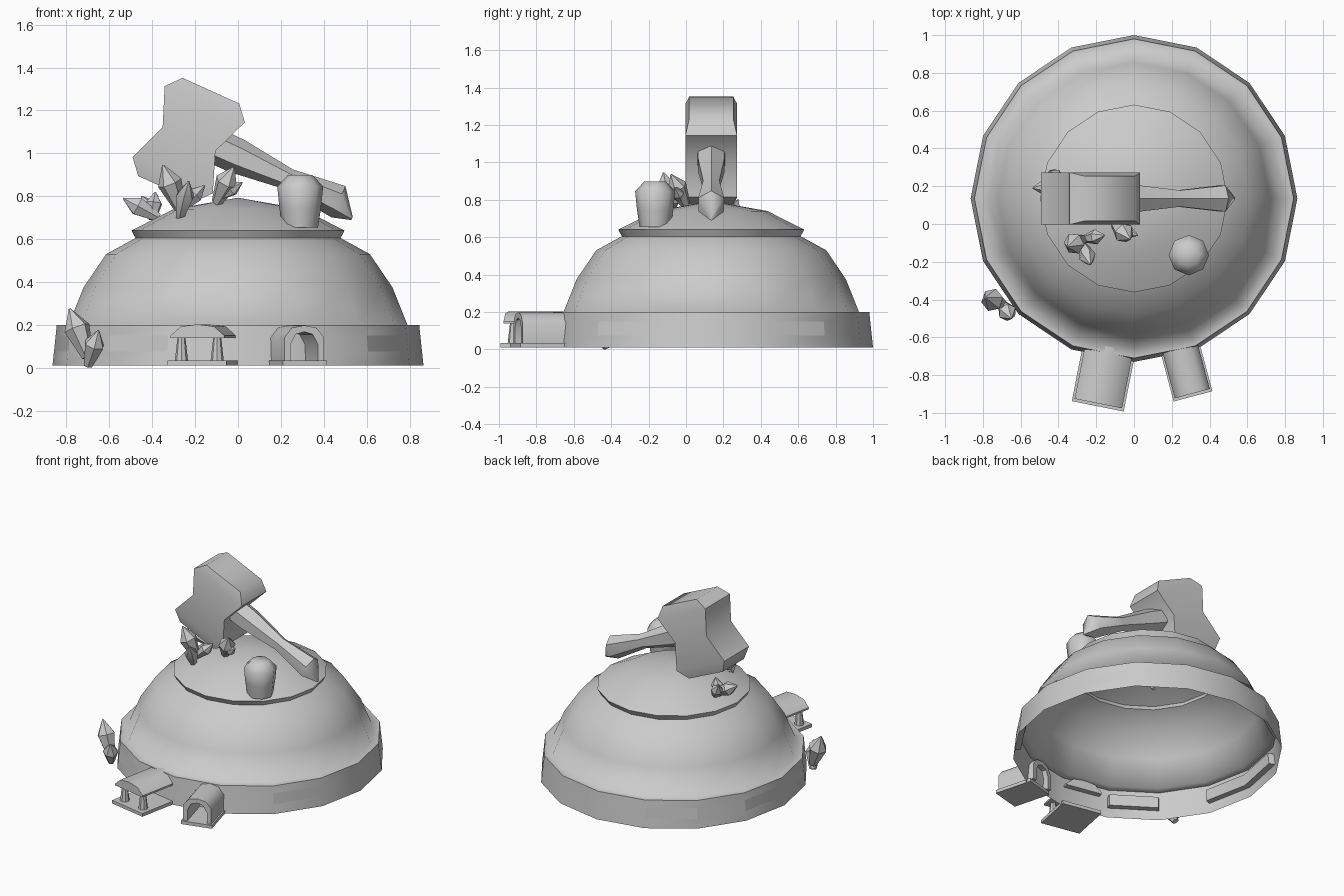
import bpy, bmesh, math
from mathutils import Vector, Matrix

cube = bpy.data.objects.get("Cube")
if cube:
    bpy.data.objects.remove(cube)

stone = bpy.data.materials.new("plain_grey")
stone.use_nodes = True
GREY = (0.6, 0.6, 0.6, 1)
stone.diffuse_color = GREY
stone.node_tree.nodes["Principled BSDF"].inputs["Base Color"].default_value = GREY


def finish(name, bm, angle=40, matrix=None, fix_normals=True):
    if fix_normals:
        bmesh.ops.recalc_face_normals(bm, faces=bm.faces)
    mesh = bpy.data.meshes.new(name)
    bm.to_mesh(mesh)
    bm.free()
    mesh.materials.append(stone)
    obj = bpy.data.objects.new(name, mesh)
    bpy.context.collection.objects.link(obj)
    if matrix:
        obj.matrix_world = matrix
    bpy.ops.object.select_all(action="DESELECT")
    obj.select_set(True)
    bpy.context.view_layer.objects.active = obj
    bpy.ops.object.shade_smooth_by_angle(angle=math.radians(angle))
    return obj


def loft(bm, rings, caps=True):
    """Skin a list of equally sized closed rings; returns the rows of faces."""
    loops = [[bm.verts.new(p) for p in ring] for ring in rings]
    n = len(loops[0])
    rows = [[bm.faces.new((a[i], a[(i + 1) % n], b[(i + 1) % n], b[i])) for i in range(n)]
            for a, b in zip(loops, loops[1:])]
    if caps:
        bm.faces.new(loops[0][::-1])
        bm.faces.new(loops[-1])
    return rows, loops


def circle(r, z, n, turn=0.0):
    return [(r * math.cos(turn + math.tau * i / n), r * math.sin(turn + math.tau * i / n), z)
            for i in range(n)]


def spindle(name, base, tip, profile, sides, angle=40):
    """Lathe a (radius, distance) profile along the line from base to tip."""
    base, tip = Vector(base), Vector(tip)
    bm = bmesh.new()
    loft(bm, [circle(r, d, sides) for r, d in profile])
    turn = (tip - base).to_track_quat("Z", "Y").to_matrix().to_4x4()
    return finish(name, bm, angle, Matrix.Translation(base) @ turn)


def prism(name, outline, y0, y1, matrix, angle=40):
    bm = bmesh.new()
    loft(bm, [[(x, y, z) for x, z in outline] for y in (y0, y1)])
    return finish(name, bm, angle, matrix)


# Domed shell, open underneath, with recessed slots in the base band
CENTRE_Y = 0.135
profile = [(0.865, 0.01), (0.858, 0.075), (0.85, 0.15), (0.845, 0.2), (0.79, 0.2), (0.72, 0.375),
           (0.615, 0.53), (0.478, 0.605), (0.497, 0.64), (0.3, 0.74)]
bm = bmesh.new()
rows, loops = loft(bm, [circle(r, z, 16) for r, z in profile], caps=False)
apex = bm.verts.new((0, 0, 0.793))
for i in range(16):
    bm.faces.new((loops[-1][i], loops[-1][(i + 1) % 16], apex))
for slot in ((14, 15, 0, 1), (5,), (7, 8), (10,)):
    grown = bmesh.ops.extrude_face_region(bm, geom=[rows[1][i] for i in slot])["geom"]
    for v in grown:
        if isinstance(v, bmesh.types.BMVert):
            v.co.x *= 0.952
            v.co.y *= 0.952
finish("domed_shell", bm, 75, Matrix.Translation((0, CENTRE_Y, 0)), fix_normals=False)

# Hammer: local x runs along the handle, local z along the head
tilt = math.radians(24.3)
hammer = Matrix.Translation((-0.22, CENTRE_Y, 1.085)) @ Matrix.Rotation(tilt, 4, "Y")
bm = bmesh.new()
head = [(0.145, 0.118, -0.275), (0.205, 0.138, -0.205), (0.135, 0.138, -0.02),
        (0.205, 0.138, 0.158), (0.145, 0.118, 0.227)]
loft(bm, [[(x, -y, z), (x, y, z), (-x, y, z), (-x, -y, z)] for x, y, z in head])
finish("hammer_head", bm, 50, hammer)

bm = bmesh.new()
handle = [(0.05, 0.085, 0), (0.24, 0.082, 0), (0.5, 0.05, 0), (0.755, 0.08, 0), (0.845, 0.008, -0.045)]
loft(bm, [[(x, a, b + drop) for a, b, _ in circle(r, 0, 6, math.pi / 2)] for x, r, drop in handle])
finish("hammer_handle", bm, 50, hammer)

# Barrel on the dome
spindle("barrel", (0.29, -0.165, 0.655), (0.29, -0.165, 0.9),
        [(0.083, 0), (0.097, 0.09), (0.107, 0.19), (0.058, 0.243)], 8, 50)

# Crystal clusters: base, tip, radius
crystals = {
    "front_crystal": [((-0.27, -0.08, 0.74), (-0.35, -0.12, 0.945), 0.058),
                      ((-0.27, -0.11, 0.7), (-0.23, -0.215, 0.87), 0.045),
                      ((-0.27, -0.08, 0.74), (-0.155, -0.06, 0.85), 0.04)],
    "middle_crystal": [((-0.1, 0, 0.77), (-0.02, -0.08, 0.935), 0.055),
                       ((-0.1, -0.02, 0.79), (0.02, -0.06, 0.865), 0.035)],
    "rear_crystal": [((-0.37, 0.2, 0.7), (-0.535, 0.19, 0.79), 0.048),
                     ((-0.4, 0.2, 0.69), (-0.385, 0.22, 0.82), 0.04),
                     ((-0.38, 0.22, 0.69), (-0.45, 0.28, 0.8), 0.04)],
    "ground_crystal": [((-0.7, -0.42, 0.05), (-0.785, -0.39, 0.275), 0.062),
                       ((-0.7, -0.42, 0.01), (-0.65, -0.5, 0.175), 0.05)],
}
for name, cluster in crystals.items():
    for base, tip, r in cluster:
        length = (Vector(tip) - Vector(base)).length
        spindle(name, base, tip, [(r * 0.45, 0), (r, length * 0.6), (r * 0.08, length)], 6, 35)

# Porch with curved roof: local -y points outward, origin at its outer edge
porch = Matrix.Translation((-0.192, -0.965, 0)) @ Matrix.Rotation(math.radians(-11.25), 4, "Z")


def slab(half, z0, z1):
    return [(-half, z0), (half, z0), (half, z1), (-half, z1)]


def arch(half, foot, spring, top):
    right = [(half, foot), (half, spring), (half * 0.62, top - (top - spring) * 0.2)]
    return right + [(0, top)] + [(-x, z) for x, z in reversed(right)]


prism("porch_floor", slab(0.14, 0.01, 0.033), 0, 0.29, porch)
prism("porch_roof", arch(0.128, 0.138, 0.15, 0.203), 0.015, 0.32, porch, 35)
for side in (-1, 1):
    foot = porch @ Vector((side * 0.085, 0.06, 0.03))
    spindle("porch_post", foot, foot + Vector((0, 0, 1)), [(0.031, 0), (0.018, 0.115)], 8)

# Arched tunnel entrance, open at both ends
tunnel = Matrix.Translation((0.3125, -0.9125, 0)) @ Matrix.Rotation(math.radians(15), 4, "Z")
prism("tunnel_floor", slab(0.106, 0.01, 0.033), 0, 0.27, tunnel)
outer, inner = arch(0.096, 0.03, 0.14, 0.198), arch(0.066, 0.03, 0.11, 0.168)
bm = bmesh.new()
section = outer + inner[::-1]
ends = [[bm.verts.new((x, y, z)) for x, z in section] for y in (0.015, 0.29)]
n = len(section)
for i in range(n):
    j = (i + 1) % n
    bm.faces.new((ends[0][i], ends[0][j], ends[1][j], ends[1][i]))
for e in ends:
    for i in range(len(outer) - 1):
        bm.faces.new((e[i], e[i + 1], e[n - 2 - i], e[n - 1 - i]))
finish("tunnel_arch", bm, 45, tunnel)
